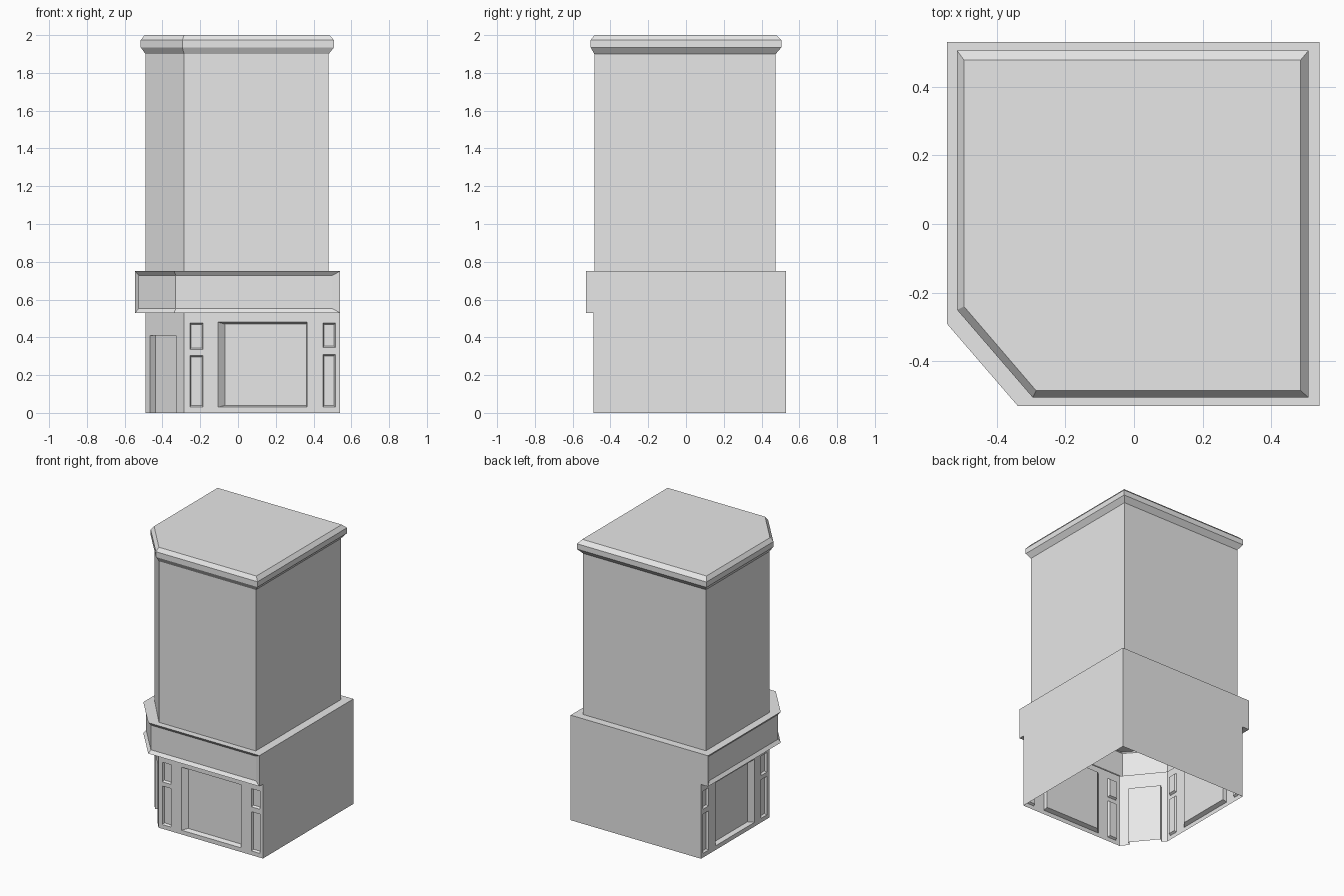
import bpy, bmesh
from mathutils import Vector

if "Cube" in bpy.data.objects:
    bpy.data.objects.remove(bpy.data.objects["Cube"])

grey = bpy.data.materials.new("plain_grey")
grey.use_nodes = True
grey.diffuse_color = (0.8, 0.8, 0.8, 1)
grey.node_tree.nodes["Principled BSDF"].inputs["Base Color"].default_value = (0.8, 0.8, 0.8, 1)


def finish(bm, name):
    mesh = bpy.data.meshes.new(name)
    bm.normal_update()
    bm.to_mesh(mesh)
    bm.free()
    mesh.materials.append(grey)
    obj = bpy.data.objects.new(name, mesh)
    bpy.context.collection.objects.link(obj)
    return obj


def loft(bm, rings, cap=False):
    """Join (plan, height) rings from bottom to top; returns the rows of faces."""
    rows = [[bm.verts.new((x, y, z)) for x, y in plan] for plan, z in rings]
    sides = []
    for low, high in zip(rows, rows[1:]):
        n = len(low)
        sides.append([bm.faces.new((low[i], low[(i + 1) % n], high[(i + 1) % n], high[i]))
                      for i in range(n)])
    if cap:
        bm.faces.new(rows[-1])
    return sides


def wall(bm, start, end, height, columns):
    """Flat wall with columns of recesses: (u0, u1, [(z0, z1)], depth, near, far, edge)."""
    a = Vector((*start, 0))
    along = Vector((*end, 0)) - a
    length = along.length
    along.normalize()
    inward = Vector((0, 0, 1)).cross(along)

    def corners(u0, u1, z0, z1, d=0):
        return [a + along * u + inward * d + Vector((0, 0, z))
                for u, z in ((u0, z0), (u1, z0), (u1, z1), (u0, z1))]

    def quad(points):
        bm.faces.new([bm.verts.new(p) for p in points])

    u = 0
    for u0, u1, spans, depth, near, far, edge in columns:
        quad(corners(u, u0, 0, height))
        z = 0
        for z0, z1 in spans:
            if z0 > z:
                quad(corners(u0, u1, z, z0))
            outer = corners(u0, u1, z0, z1)
            sill = edge if z0 > 0 else 0
            inner = corners(u0 + near, u1 - far, z0 + sill, z1 - edge, depth)
            quad(inner)
            for i in range(4):
                if i == 0 and z0 == 0:      # doorway has no sill
                    continue
                j = (i + 1) % 4
                quad((outer[i], outer[j], inner[j], inner[i]))
            z = z1
        quad(corners(u0, u1, z, height))
        u = u1
    quad(corners(u, length, 0, height))


# Plans run counter-clockwise from the chamfered corner
def plan(left, chamfer_y, chamfer_x, front, right, back):
    return [(left, chamfer_y), (chamfer_x, front), (right, front), (right, back), (left, back)]


base_plan = plan(-0.49, -0.24, -0.285, -0.49, 0.54, 0.53)
band_plan = plan(-0.545, -0.29, -0.338, -0.53, 0.54, 0.53)
tower_plan = plan(-0.49, -0.24, -0.285, -0.485, 0.48, 0.475)
rim_plan = plan(-0.515, -0.25, -0.295, -0.505, 0.508, 0.505)
roof_plan = plan(-0.495, -0.24, -0.285, -0.485, 0.485, 0.477)

# Ground floor: shop windows on two sides, door in the chamfer, plain back walls
shop = [
    (0.03, 0.10, [(0.03, 0.305), (0.335, 0.475)], 0.015, 0.006, 0.006, 0.008),
    (0.18, 0.65, [(0.03, 0.48)], 0.03, 0.035, 0.002, 0.01),
    (0.735, 0.80, [(0.03, 0.31), (0.345, 0.475)], 0.015, 0.006, 0.006, 0.008),
]
side_length = 0.77
ratio = side_length / 0.825
side_shop = [(side_length - u1 * ratio, side_length - u0 * ratio, spans, d, far, near, edge)
             for u0, u1, spans, d, near, far, edge in reversed(shop)]
door = [(0.04, 0.255, [(0, 0.41)], 0.035, 0, 0, 0)]
bm = bmesh.new()
for i, columns in enumerate((door, shop, [], [], side_shop)):
    wall(bm, base_plan[i], base_plan[(i + 1) % 5], 0.53, columns)
bmesh.ops.remove_doubles(bm, verts=bm.verts, dist=0.0005)
finish(bm, "ground_floor_walls")

# Sign band: one sunken panel wrapping around the three street sides
bm = bmesh.new()
rows = loft(bm, [(base_plan, 0.53), (band_plan, 0.53), (band_plan, 0.75), (tower_plan, 0.75)])
flat = [f for row in rows for f in row if f.calc_area() < 1e-6]
street = [rows[1][i] for i in (4, 0, 1)]
bmesh.ops.delete(bm, geom=flat, context='FACES')
bm.normal_update()
bmesh.ops.inset_region(bm, faces=street, thickness=0.022, depth=-0.018, use_even_offset=True)
for v in {v for f in street for v in f.verts}:
    v.co.x = min(v.co.x, 0.50)
    v.co.y = min(v.co.y, 0.49)
finish(bm, "sign_band")

# Upper storeys
bm = bmesh.new()
loft(bm, [(tower_plan, 0.75), (tower_plan, 1.9)])
finish(bm, "upper_walls")

# Roof with bevelled cornice
bm = bmesh.new()
loft(bm, [(tower_plan, 1.9), (rim_plan, 1.935), (rim_plan, 1.973), (roof_plan, 2.0)], cap=True)
finish(bm, "roof_cornice")
